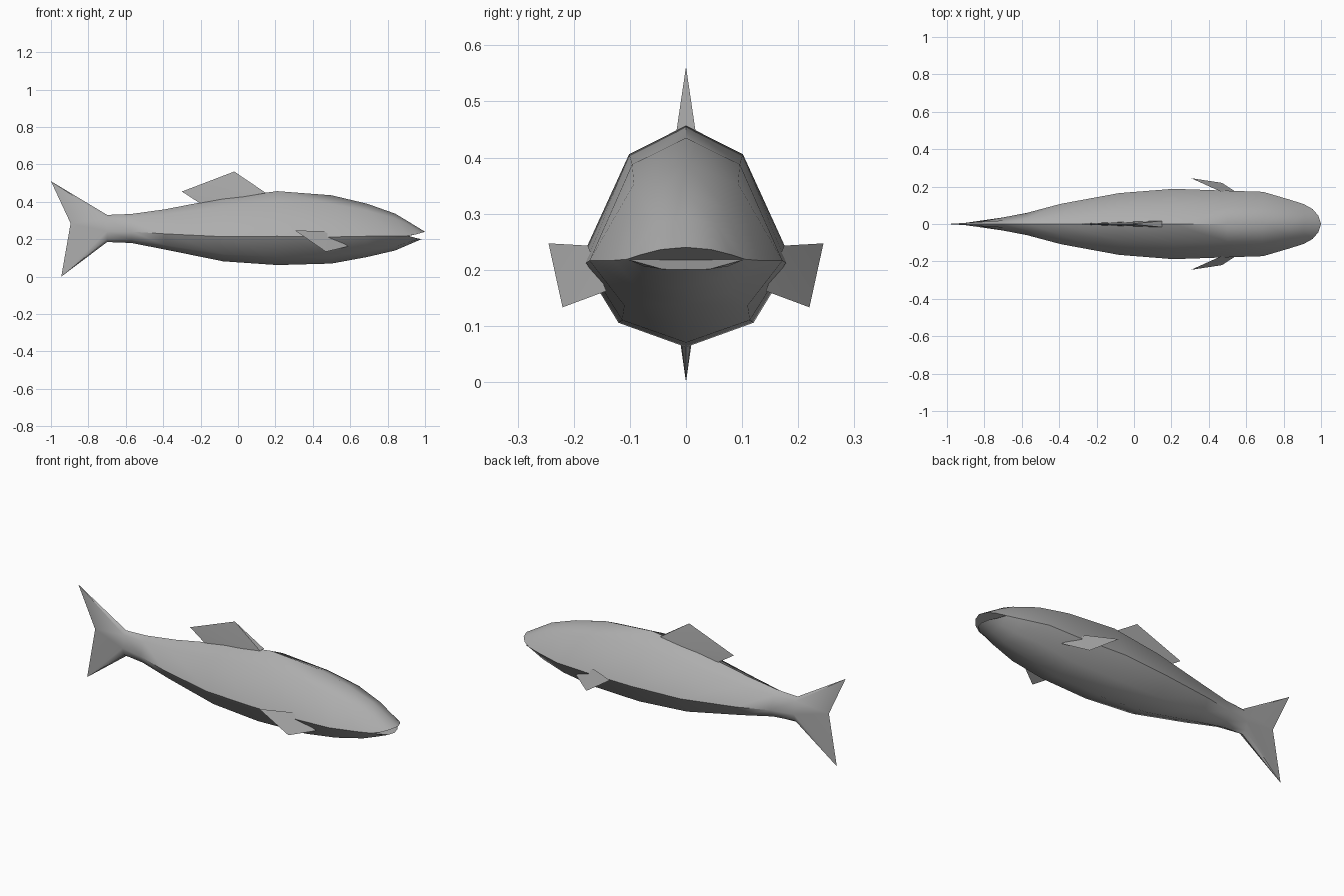
import bpy, bmesh, math

cube = bpy.data.objects.get("Cube")
if cube:
    bpy.data.objects.remove(cube, do_unlink=True)

grey = bpy.data.materials.new("fish_grey")
grey.use_nodes = True
grey.diffuse_color = (0.42, 0.42, 0.42, 1)
grey.node_tree.nodes["Principled BSDF"].inputs["Base Color"].default_value = (0.42, 0.42, 0.42, 1)


def finish(name, bm, angle):
    """Turn a bmesh into a shaded grey object."""
    bmesh.ops.remove_doubles(bm, verts=bm.verts[:], dist=0.0005)
    bmesh.ops.recalc_face_normals(bm, faces=bm.faces[:])
    mesh = bpy.data.meshes.new(name)
    bm.to_mesh(mesh)
    bm.free()
    mesh.materials.append(grey)
    obj = bpy.data.objects.new(name, mesh)
    bpy.context.collection.objects.link(obj)
    bpy.ops.object.select_all(action='DESELECT')
    obj.select_set(True)
    bpy.context.view_layer.objects.active = obj
    bpy.ops.object.shade_smooth_by_angle(angle=math.radians(angle))
    return obj


def hull(name, points):
    """Thin solid fin wrapped around a few corners."""
    bm = bmesh.new()
    for p in points:
        bm.verts.new(p)
    bmesh.ops.convex_hull(bm, input=bm.verts[:])
    return finish(name, bm, 25)


# Body stations: x, top height, bottom height, half width
stations = [
    (-0.70, 0.33, 0.185, 0.035), (-0.57, 0.335, 0.18, 0.06),
    (-0.39, 0.36, 0.145, 0.108), (-0.08, 0.42, 0.082, 0.165),
    (0.21, 0.457, 0.062, 0.188), (0.50, 0.435, 0.07, 0.178),
    (0.69, 0.39, 0.105, 0.172), (0.84, 0.337, 0.14, 0.128),
    (0.91, 0.295, 0.17, 0.105),
]
# Half section: share of width, share of height, from back ridge to belly
section = [(0, 1), (0.54, 0.87), (1, 0.39), (0.64, 0.11), (0, 0)]

bm = bmesh.new()
for side in (1, -1):
    def vert(x, y, z):
        return bm.verts.new((x, y * side, z))

    rings = [[vert(x, w * a, bot + (top - bot) * b) for a, b in section]
             for x, top, bot, w in stations]
    for r0, r1 in zip(rings, rings[1:]):
        for i in range(4):
            bm.faces.new((r0[i], r0[i + 1], r1[i + 1], r1[i]))

    # Forked tail, tapering to a thin rear edge
    root = rings[0]
    upper, notch, lower = vert(-1, 0, 0.51), vert(-0.895, 0, 0.285), vert(-0.945, 0, 0.0)
    bm.faces.new((root[0], root[1], upper))
    bm.faces.new((root[1], root[2], notch, upper))
    bm.faces.new((root[2], root[3], lower, notch))
    bm.faces.new((root[3], root[4], lower))

    # Snout and lower jaw with an open mouth between them
    jaw = rings[-1]
    throat = vert(0.91, 0, 0.217)
    snout = [vert(1, 0, 0.24), vert(0.985, 0.045, 0.236), vert(0.955, 0.08, 0.227)]
    chin = [vert(0.945, 0.075, 0.206), vert(0.97, 0.042, 0.201), vert(0.98, 0, 0.2)]
    for lip, start in ((snout, 0), (chin, 2)):
        for i in range(2):
            bm.faces.new((jaw[start + i], jaw[start + i + 1], lip[i + 1], lip[i]))
    bm.faces.new((jaw[2], snout[2], snout[1], snout[0], throat))
    bm.faces.new((jaw[2], chin[0], chin[1], chin[2], throat))
finish("body_and_tail", bm, 50)

# Dorsal fin
hull("dorsal_fin", [(0.15, 0.017, 0.447), (0.15, -0.017, 0.447),
                    (-0.2, 0.006, 0.39), (-0.2, -0.006, 0.39),
                    (-0.02, 0, 0.562), (-0.3, 0, 0.455)])

# Pectoral fins
for side, label in ((1, "back"), (-1, "front")):
    corners = [(0.305, 0.245, 0.247), (0.47, 0.22, 0.133),
               (0.59, 0.142, 0.162), (0.46, 0.175, 0.243)]
    hull(label + "_pectoral_fin", [(x, y * side, z) for x, y, z in corners])
